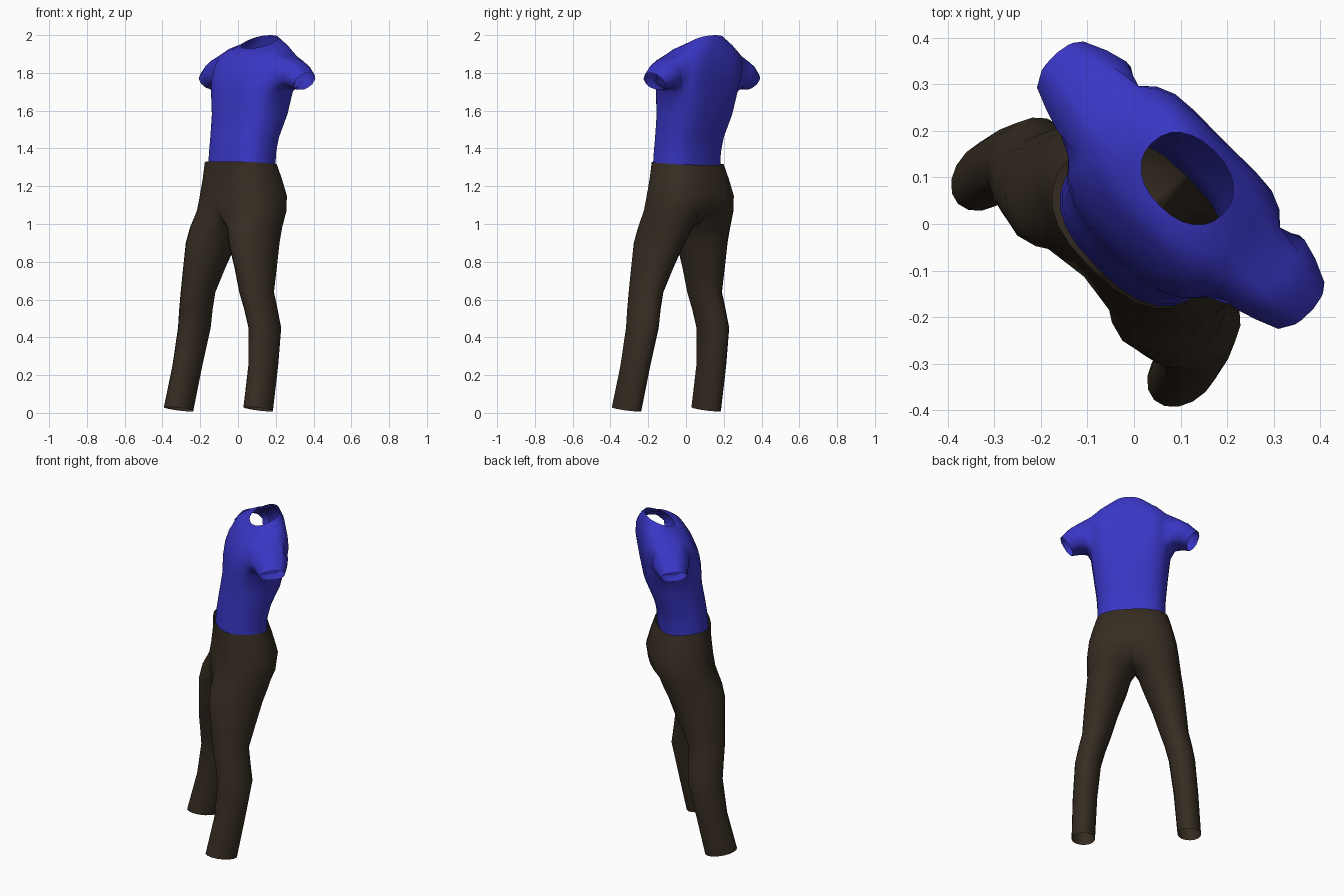
import bpy, bmesh, math

if "Cube" in bpy.data.objects:
    bpy.data.objects.remove(bpy.data.objects["Cube"])

N = 24                      # vertices round the torso
R2 = math.sqrt(0.5)


def world(u, v, z):
    """Body axes (u sideways, v backwards) turned 45 degrees into the scene."""
    return ((u + v) * R2, (v - u) * R2, z)


def material(name, rgb):
    m = bpy.data.materials.new(name)
    m.diffuse_color = (*rgb, 1)
    m.use_nodes = True
    m.node_tree.nodes["Principled BSDF"].inputs["Base Color"].default_value = m.diffuse_color
    return m


def spow(c, e):
    return math.copysign(abs(c) ** e, c)


def torso_ring(bm, z, u0, v0, a, b, tilt=0.0, e=0.78, spine=0.0):
    """Rounded-box section; index 0 is the +u side, N/4 is the back."""
    ring = []
    for i in range(N):
        t = 2 * math.pi * i / N
        dv = b * spow(math.sin(t), e)
        if dv > 0:                       # hollow along the spine
            dv -= spine * math.sin(t) ** 12
        ring.append(bm.verts.new((u0 + a * spow(math.cos(t), e), v0 + dv, z + tilt * dv)))
    return ring


def skin(bm, r1, r2, skip=()):
    n = len(r1)
    for i in range(n):
        if i not in skip:
            j = (i + 1) % n
            bm.faces.new((r1[i], r1[j], r2[j], r2[i]))


def finish(bm, name, mat):
    bmesh.ops.recalc_face_normals(bm, faces=bm.faces)
    for v in bm.verts:
        v.co = world(*v.co)
    me = bpy.data.meshes.new(name)
    bm.to_mesh(me)
    bm.free()
    me.materials.append(mat)
    ob = bpy.data.objects.new(name, me)
    bpy.context.collection.objects.link(ob)
    for p in me.polygons:
        p.use_smooth = True
    return ob


blue = material("shirt blue", (0.042, 0.037, 0.56))
brown = material("trouser brown", (0.037, 0.026, 0.016))

# ---- shirt: torso rings (z, centre v, half width, half depth, tilt, roundness, spine)
bm = bmesh.new()
U0 = 0.012
sections = [
    (1.29, 0.015, 0.192, 0.138, 0, 0.78, 0), (1.38, 0.022, 0.191, 0.138, 0, 0.78, 0),
    (1.46, 0.038, 0.195, 0.142, 0, 0.78, 0), (1.58, 0.075, 0.210, 0.158, 0, 0.76, 0.005),
    (1.70, 0.092, 0.225, 0.168, 0, 0.72, 0.012), (1.76, 0.103, 0.232, 0.168, 0, 0.70, 0.015),
    (1.82, 0.118, 0.238, 0.160, 0, 0.70, 0.015), (1.888, 0.135, 0.235, 0.135, 0, 0.72, 0.01),
    (1.935, 0.143, 0.175, 0.112, 0.12, 0.8, 0), (1.965, 0.150, 0.108, 0.083, 0.42, 0.9, 0),
]
rings = [torso_ring(bm, z, U0, v, a, b, t, e, sp) for z, v, a, b, t, e, sp in sections]
LOW, HIGH, HALF = 4, 7, 2   # armhole rows and half width in columns
side_cols = {1: [i % N for i in range(-HALF, HALF)],
             -1: [N // 2 + i for i in range(-HALF, HALF)]}
holes = set(side_cols[1] + side_cols[-1])
for k in range(len(rings) - 1):
    skin(bm, rings[k], rings[k + 1], holes if LOW <= k < HIGH else ())

# ---- sleeves: grown from the armhole edges (centre u, v, z, radii, lean)
sleeve = [(0.264, 0.130, 1.795, 0.110, 0.085, 0.3), (0.307, 0.131, 1.782, 0.096, 0.073, 0.45),
          (0.356, 0.130, 1.755, 0.074, 0.057, 0.6)]
for s in (1, -1):
    mid = 0 if s == 1 else N // 2
    cols = [(mid + s * i) % N for i in range(-HALF, HALF + 1)]
    loop = [rings[LOW][c] for c in cols]
    loop += [rings[k][cols[-1]] for k in range(LOW + 1, HIGH)]
    loop += [rings[HIGH][c] for c in reversed(cols)]
    loop += [rings[k][cols[0]] for k in range(HIGH - 1, LOW, -1)]
    angles = [math.atan2((p.co.z - 1.79) / 0.095, (p.co.y - 0.115) / 0.1) for p in loop]
    prev = loop
    for cu, cv, cz, rv, rp, lean in sleeve:
        ring = []
        for t in angles:
            h = rp * math.sin(t)
            ring.append(bm.verts.new((U0 + s * (cu + lean * h), cv + rv * math.cos(t),
                                      cz + math.sqrt(1 - lean * lean) * h)))
        skin(bm, prev, ring)
        prev = ring
finish(bm, "shirt", blue)

# ---- trousers: waist and hips
bm = bmesh.new()
hips = [(1.322, 0.017, 0.203, 0.150, -0.06), (1.24, 0.028, 0.225, 0.163, 0),
        (1.15, 0.036, 0.247, 0.180, 0), (1.07, 0.024, 0.258, 0.180, 0)]
rings = [torso_ring(bm, z, 0.004, v, a, b, t) for z, v, a, b, t in hips]
for r1, r2 in zip(rings, rings[1:]):
    skin(bm, r1, r2)
base = rings[-1]
q = N // 4
front, back = base[3 * q], base[q]

# crotch strip shared by both legs, running from back to front
crotch = []
for f, z in ((0.25, 1.015), (0.5, 1.0), (0.75, 1.015)):
    crotch.append(bm.verts.new((0, back.co.y + (front.co.y - back.co.y) * f, z)))

# ---- legs: (z, centre u, centre v, half width, half depth, hem tilt)
leg = [(0.98, 0.140, -0.015, 0.124, 0.166, 0), (0.90, 0.160, -0.040, 0.115, 0.155, 0),
       (0.77, 0.192, -0.060, 0.096, 0.128, 0),
       (0.64, 0.219, -0.080, 0.081, 0.103, 0), (0.55, 0.243, -0.072, 0.077, 0.100, 0),
       (0.45, 0.264, -0.063, 0.074, 0.099, 0), (0.25, 0.284, -0.095, 0.069, 0.089, 0),
       (0.020, 0.298, -0.147, 0.066, 0.090, -0.14)]
for s in (1, -1):
    # front, round the outside, to the back, then along the crotch
    loop = [base[(3 * q + s * i) % N] for i in range(N // 2 + 1)] + crotch
    prev = loop
    for z, cu, cv, a, b, tilt in leg:
        ring = []
        for i in range(len(loop)):
            t = math.radians(-135 + 22.5 * i)
            dv = b * math.sin(t)
            ring.append(bm.verts.new((s * (cu + a * math.cos(t)), cv + dv, z + tilt * dv)))
        skin(bm, prev, ring)
        prev = ring
finish(bm, "trousers", brown)
